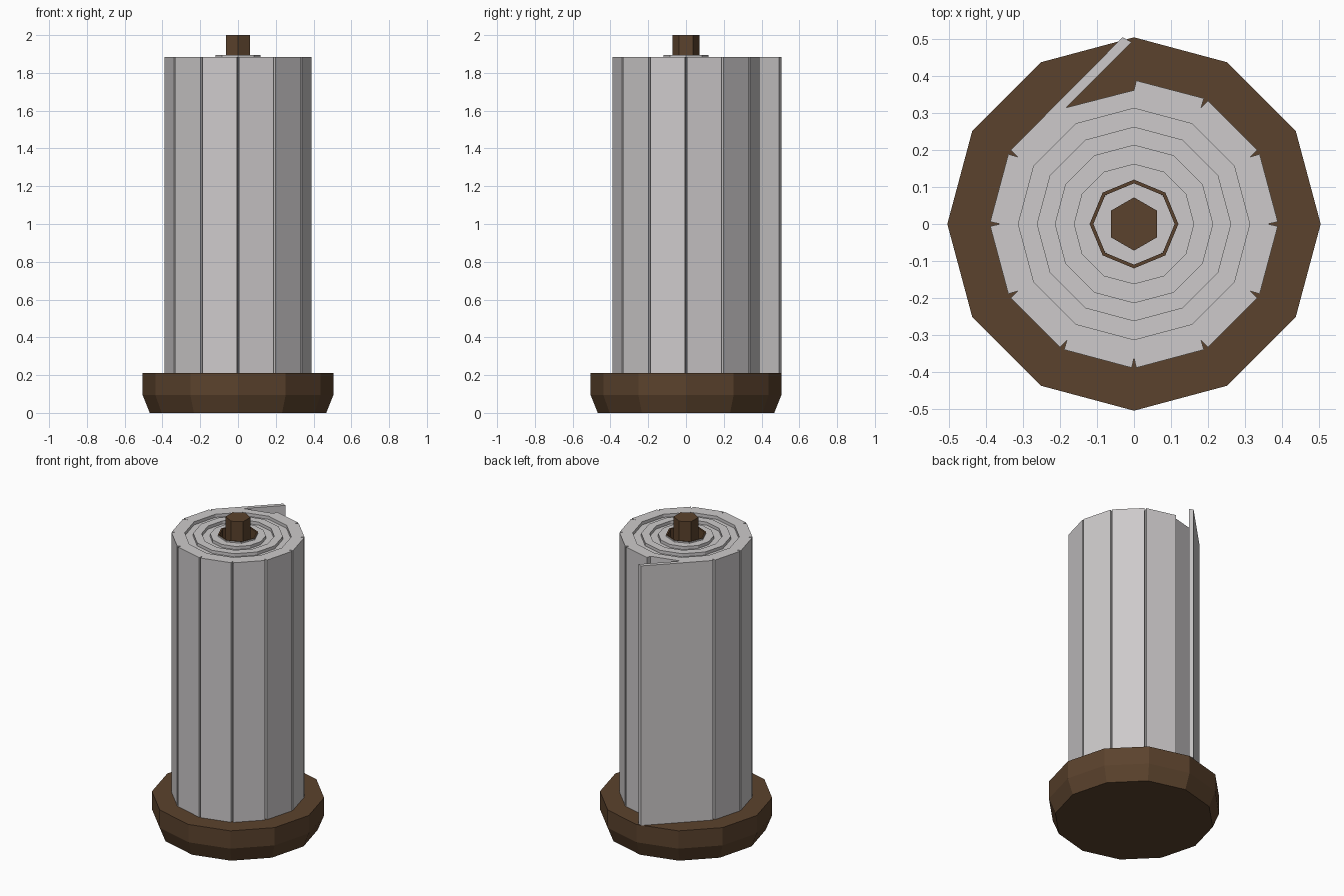
import bpy, bmesh, math

if "Cube" in bpy.data.objects:
    bpy.data.objects.remove(bpy.data.objects["Cube"])


def material(name, rgb):
    m = bpy.data.materials.new(name)
    m.diffuse_color = (*rgb, 1)
    m.use_nodes = True
    m.node_tree.nodes["Principled BSDF"].inputs["Base Color"].default_value = m.diffuse_color
    return m


wood = material("dark wood", (0.105, 0.055, 0.026))
paper = material("paper grey", (0.61, 0.59, 0.595))


def finish(name, bm, mats):
    bmesh.ops.recalc_face_normals(bm, faces=bm.faces)
    me = bpy.data.meshes.new(name)
    bm.to_mesh(me)
    bm.free()
    ob = bpy.data.objects.new(name, me)
    bpy.context.collection.objects.link(ob)
    for m in mats:
        me.materials.append(m)
    return ob


def ring(bm, r, z, n):
    # polygon with one vertex on +y
    return [bm.verts.new((r * math.sin(2 * math.pi * i / n), r * math.cos(2 * math.pi * i / n), z))
            for i in range(n)]


def bridge(bm, a, b, mat=0):
    n = len(a)
    for i in range(n):
        f = bm.faces.new((a[i], a[(i + 1) % n], b[(i + 1) % n], b[i]))
        f.material_index = mat


def lathe(name, profile, n, mats, closed=False, face_mats=None):
    bm = bmesh.new()
    rings = [ring(bm, r, z, n) for r, z in profile]
    pairs = list(zip(rings, rings[1:]))
    if closed:
        pairs.append((rings[-1], rings[0]))
    for i, (a, b) in enumerate(pairs):
        bridge(bm, a, b, face_mats[i] if face_mats else 0)
    if not closed:
        bm.faces.new(rings[0])
        bm.faces.new(rings[-1])
    return finish(name, bm, mats)


BASE_TOP, ROLL_TOP, DIP = 0.21, 1.885, 1.865

# base with tapered lower edge, and the hexagonal pole
lathe("base", [(0.467, 0), (0.505, 0.095), (0.505, BASE_TOP)], 12, [wood])
lathe("pole", [(0.072, 0.2), (0.072, 2.0)], 6, [wood])

# cardboard core: paper outside, brown rim and inside
lathe("core_tube", [(0.12, 0.211), (0.12, 1.894), (0.11, 1.894), (0.11, 0.211)], 8,
      [paper, wood], closed=True, face_mats=[0, 1, 1, 0])
lathe("core_floor", [(0.112, 0.206), (0.112, 0.213)], 8, [paper])

# roll outline: twelve sides, grooves at corners, loose flap at the back left
outline = []
for k in range(1, 11):
    for r, off in ((0.389, -0.9), (0.362, 0), (0.389, 0.9)):
        a = math.radians(30 * k + off)
        outline.append((r * math.sin(a), r * math.cos(a)))
outline += [(-0.031, 0.505), (-0.006, 0.492), (-0.183, 0.315), (0.0, 0.362), (0.006, 0.388)]

bm = bmesh.new()
low = [bm.verts.new((x, y, BASE_TOP + 0.001)) for x, y in outline]
top = [bm.verts.new((x, y, ROLL_TOP)) for x, y in outline]
bridge(bm, low, top)
bm.faces.new(low)

# winding rings as steps on the top
steps = [(0.313, ROLL_TOP), (0.313, DIP), (0.263, DIP), (0.263, ROLL_TOP), (0.213, ROLL_TOP),
         (0.213, DIP), (0.163, DIP), (0.163, ROLL_TOP), (0.111, ROLL_TOP), (0.111, 0.212)]
rings = [ring(bm, r, z, 12) for r, z in steps]
for a, b in zip(rings, rings[1:]):
    bridge(bm, a, b)

# top face between the outline and the first ring
edges = []
for loop in (top, rings[0]):
    edges += [bm.edges.get((loop[i - 1], loop[i])) for i in range(len(loop))]
bmesh.ops.triangle_fill(bm, edges=edges, use_beauty=True, use_dissolve=False, normal=(0, 0, 1))
bm.faces.new(rings[-1])
finish("paper_roll", bm, [paper])
